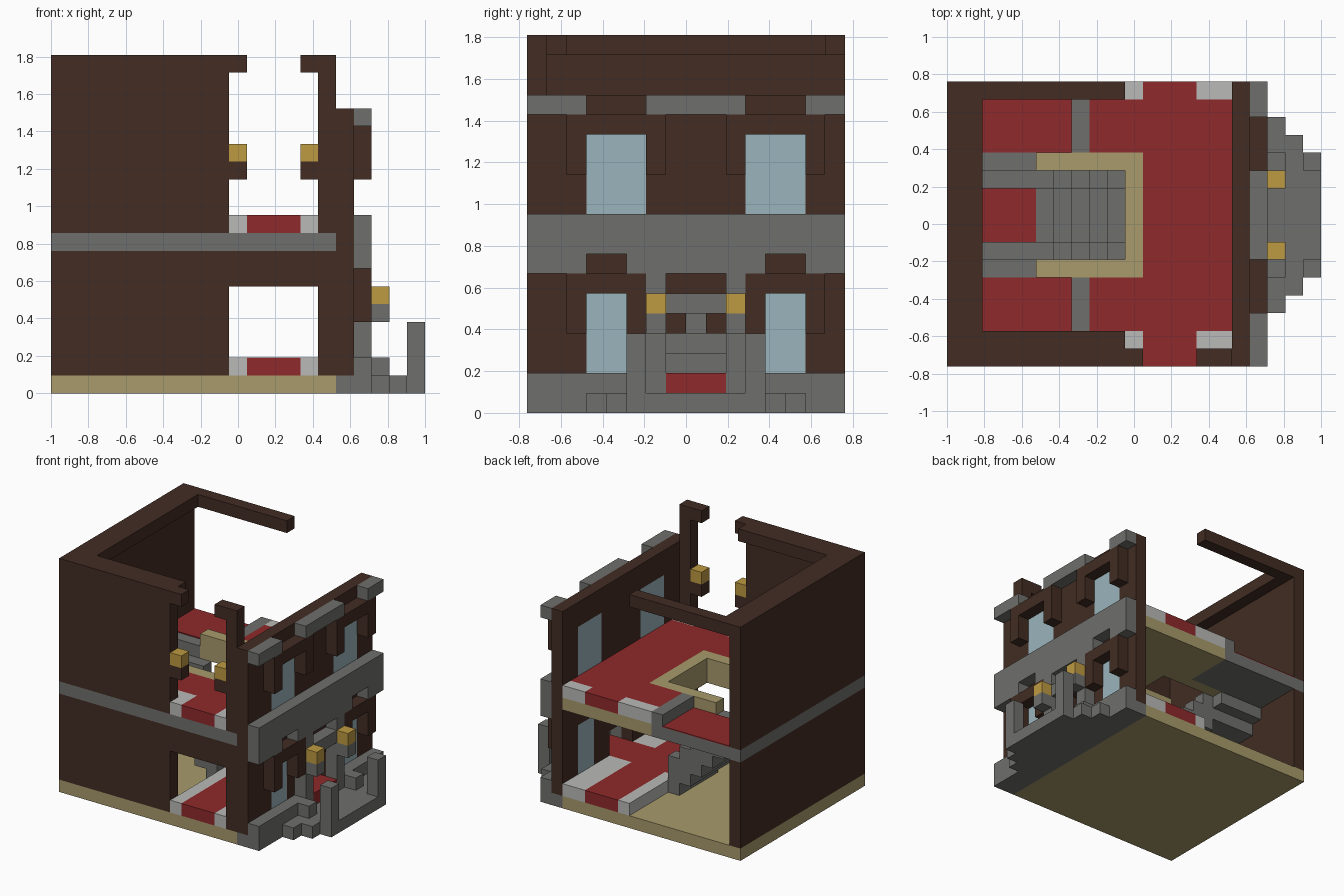
import bpy
import bmesh

UNIT = 2 / 21          # edge of one building cell
DEPTH = 16             # the house is cut open at this row
AXIS = 17              # mirror sum for the rows either side of the door

cube = bpy.data.objects.get("Cube")
if cube:
    bpy.data.objects.remove(cube, do_unlink=True)


def material(name, hex_colour):
    def linear(c):
        return c / 12.92 if c <= 0.04045 else ((c + 0.055) / 1.055) ** 2.4
    rgb = [linear(int(hex_colour[i:i + 2], 16) / 255) for i in (0, 2, 4)]
    mat = bpy.data.materials.new(name)
    mat.use_nodes = True
    mat.diffuse_color = (*rgb, 1)
    shader = mat.node_tree.nodes["Principled BSDF"]
    shader.inputs["Base Color"].default_value = (*rgb, 1)
    shader.inputs["Roughness"].default_value = 1
    return mat


brown = material("dark_wood", "422C23")
grey = material("grey_stone", "6F6F6D")
tan = material("tan_plank", "A89B6C")
red = material("red_carpet", "8F2A2B")
white = material("pale_tile", "BABAB8")
gold = material("gold_lamp", "BE9B42")
glass = material("blue_glass", "9BB4BC")


def block(name, mat, x, y, z, mirror=False):
    """Box between cell coordinates, optionally repeated on the other side of the door axis."""
    rows = [y]
    if mirror:
        rows.append((AXIS - y[1], min(AXIS - y[0], DEPTH)))
    bm = bmesh.new()
    for row in rows:
        made = bmesh.ops.create_cube(bm, size=1)
        for v in made["verts"]:
            cell = [span[0] if c < 0 else span[1] for span, c in zip((x, row, z), v.co)]
            v.co = ((cell[0] - 10.5) * UNIT, (cell[1] - DEPTH / 2) * UNIT, cell[2] * UNIT)
    mesh = bpy.data.meshes.new(name)
    bm.to_mesh(mesh)
    bm.free()
    mesh.materials.append(mat)
    bpy.context.collection.objects.link(bpy.data.objects.new(name, mesh))


# Named spans shared by many parts
ALL = (0, DEPTH)
OUTER, INNER = (0, 1), (1, 2)
DOOR, JAMB, POST = (7, 10), (6, 7), (5, 6)
FACADE, TRIM, PORCH = (16, 17), (17, 18), (18, 19)
BASE, FLOOR, BAND, UPPER = (0, 1), (1, 2), (8, 9), (9, 10)
RIM = (18, 19)
NEAR, MIDDLE, FAR = (10, 11), (11, 14), (14, 15)

# Foundation and ground floor
block("foundation", tan, x=(0, 16), y=ALL, z=BASE)
block("hall_carpet", red, x=MIDDLE, y=ALL, z=FLOOR)
block("entry_carpet", red, x=(14, 18), y=DOOR, z=FLOOR)
block("stair_foot_carpet", red, x=NEAR, y=DOOR, z=FLOOR)
block("hall_tile_inner", white, x=NEAR, y=(0, 7), z=FLOOR, mirror=True)
block("hall_tile_sill", white, x=FAR, y=OUTER, z=FLOOR)
block("hall_tile_outer", white, x=(14, 16), y=(1, 7), z=FLOOR, mirror=True)

# Side and front walls, split by the stone band
for level, height in (("lower", (1, 8)), ("upper", (9, 18))):
    block(level + "_side_wall", brown, x=OUTER, y=ALL, z=height)
    block(level + "_front_wall", brown, x=(1, 10), y=OUTER, z=height)
    block(level + "_corner_column", brown, x=(15, 16), y=OUTER, z=height)
block("front_lintel", brown, x=(10, 15), y=OUTER, z=(6, 8))
block("side_band", grey, x=OUTER, y=ALL, z=BAND)
block("front_band", grey, x=(1, 16), y=OUTER, z=BAND)

# Roof rim and front opening brackets
block("rim_side", brown, x=(0, 2), y=ALL, z=RIM)
block("rim_front", brown, x=(2, 10), y=(0, 2), z=RIM)
block("rim_back", brown, x=(2, 10), y=(15, 16), z=RIM)
block("rim_column", brown, x=(15, 16), y=OUTER, z=RIM)
for side, span in (("near", NEAR), ("far", FAR)):
    block(side + "_rim_bracket", brown, x=span, y=OUTER, z=RIM)
    block(side + "_lamp_bracket", brown, x=span, y=OUTER, z=(12, 13))
    block(side + "_front_lamp", gold, x=span, y=OUTER, z=(13, 14))
    block(side + "_upper_sill", white, x=span, y=OUTER, z=UPPER)

# Upper floor: plank layer with carpet and tile on top
block("upper_planks_side", tan, x=(8, 16), y=(1, 5), z=BAND, mirror=True)
block("upper_planks_middle", tan, x=(11, 16), y=(5, 12), z=BAND)
block("upper_carpet_side", red, x=(8, 16), y=(2, 5), z=UPPER, mirror=True)
block("upper_carpet_middle", red, x=(11, 16), y=(5, 12), z=UPPER)
block("upper_carpet_edge", red, x=MIDDLE, y=INNER, z=UPPER, mirror=True)
block("upper_carpet_sill", red, x=MIDDLE, y=OUTER, z=UPPER)
block("upper_tile_inner", white, x=(8, 11), y=INNER, z=UPPER, mirror=True)
block("upper_tile_outer", white, x=(14, 16), y=INNER, z=UPPER, mirror=True)
block("stairwell_edge_side", tan, x=(5, 10), y=POST, z=(8, 10), mirror=True)
block("stairwell_edge_end", tan, x=NEAR, y=(5, 12), z=(8, 10))

# Central stair rising away from the door, with stepped sides
for step in range(5):
    run = (9 - step, 10 - step)
    top = 3 + step
    block("stair_step", grey, x=run, y=DOOR, z=(max(1, top - 2), top))
    block("stair_side", grey, x=run, y=JAMB, z=(max(1, top - 2), top + 1), mirror=True)

# Split landing with two side flights and raised wings
block("mid_landing", grey, x=(1, 5), y=DOOR, z=(6, 7))
block("mid_landing_carpet", red, x=(1, 5), y=DOOR, z=(7, 7.08))
block("side_flight_low", grey, x=(1, 5), y=JAMB, z=(6, 8), mirror=True)
block("side_flight_high", grey, x=(1, 5), y=POST, z=(7, 9), mirror=True)
block("wing_landing", grey, x=(1, 7), y=(1, 5), z=BAND, mirror=True)
block("wing_carpet", red, x=(1, 7), y=(1, 5), z=(9, 9.08), mirror=True)
block("wing_top_step", grey, x=(7, 8), y=(1, 5), z=(8, 10), mirror=True)

# Entrance facade wall, built around its openings
block("facade_base", grey, x=FACADE, y=ALL, z=BASE)
block("facade_lower_end", brown, x=FACADE, y=(0, 3), z=(1, 6), mirror=True)
block("facade_window_sill", brown, x=FACADE, y=(3, 5), z=FLOOR, mirror=True)
block("facade_door_pier", brown, x=FACADE, y=(5, 7), z=(1, 6), mirror=True)
block("door_corner", brown, x=FACADE, y=(7, 8), z=(4, 5), mirror=True)
block("door_head", brown, x=FACADE, y=DOOR, z=(5, 6))
block("facade_middle", brown, x=FACADE, y=ALL, z=(6, 10))
block("facade_upper_end", brown, x=FACADE, y=(0, 3), z=(10, 14), mirror=True)
block("facade_upper_pier", brown, x=FACADE, y=(6, 11), z=(10, 14))
block("facade_top", brown, x=FACADE, y=ALL, z=(14, 16))

# Windows with hanging hoods
for level, left, right, sill, head in (("lower", 3, 5, 2, 6), ("upper", 3, 6, 10, 14)):
    block(level + "_window", glass, x=FACADE, y=(left, right), z=(sill, head), mirror=True)
    block(level + "_hood", brown, x=TRIM, y=(left - 1, right + 1),
          z=(head, head + 1), mirror=True)
    for row in (left - 1, right):
        block(level + "_hood_leg", brown, x=TRIM, y=(row, row + 1),
              z=(head - 2, head), mirror=True)

# Stone trim on the facade
block("plinth", grey, x=TRIM, y=(0, 7), z=(0, 2), mirror=True)
block("threshold", grey, x=TRIM, y=DOOR, z=BASE)
block("door_jamb", grey, x=TRIM, y=JAMB, z=(2, 7), mirror=True)
block("door_lintel", grey, x=TRIM, y=DOOR, z=(5, 6))
block("balcony_band", grey, x=TRIM, y=ALL, z=(8, 10))
block("band_end_drop", grey, x=TRIM, y=(0, 3), z=(7, 8), mirror=True)
block("band_centre_drop", grey, x=TRIM, y=(5, 12), z=(7, 8))
block("parapet_end", grey, x=TRIM, y=(0, 3), z=(15, 16), mirror=True)
block("parapet_centre", grey, x=TRIM, y=(6, 11), z=(15, 16))

# Stepped porch, posts and door lamps
for tier in range(3):
    block("porch_tier", grey, x=(18 + tier, 19 + tier),
          y=(3 + tier, 14 - tier), z=BASE)
block("porch_rail", grey, x=PORCH, y=POST, z=FLOOR, mirror=True)
block("porch_post", grey, x=(20, 21), y=POST, z=(1, 4), mirror=True)
block("door_lamp_arm", grey, x=PORCH, y=JAMB, z=(4, 5), mirror=True)
block("door_lamp", gold, x=PORCH, y=JAMB, z=(5, 6), mirror=True)
